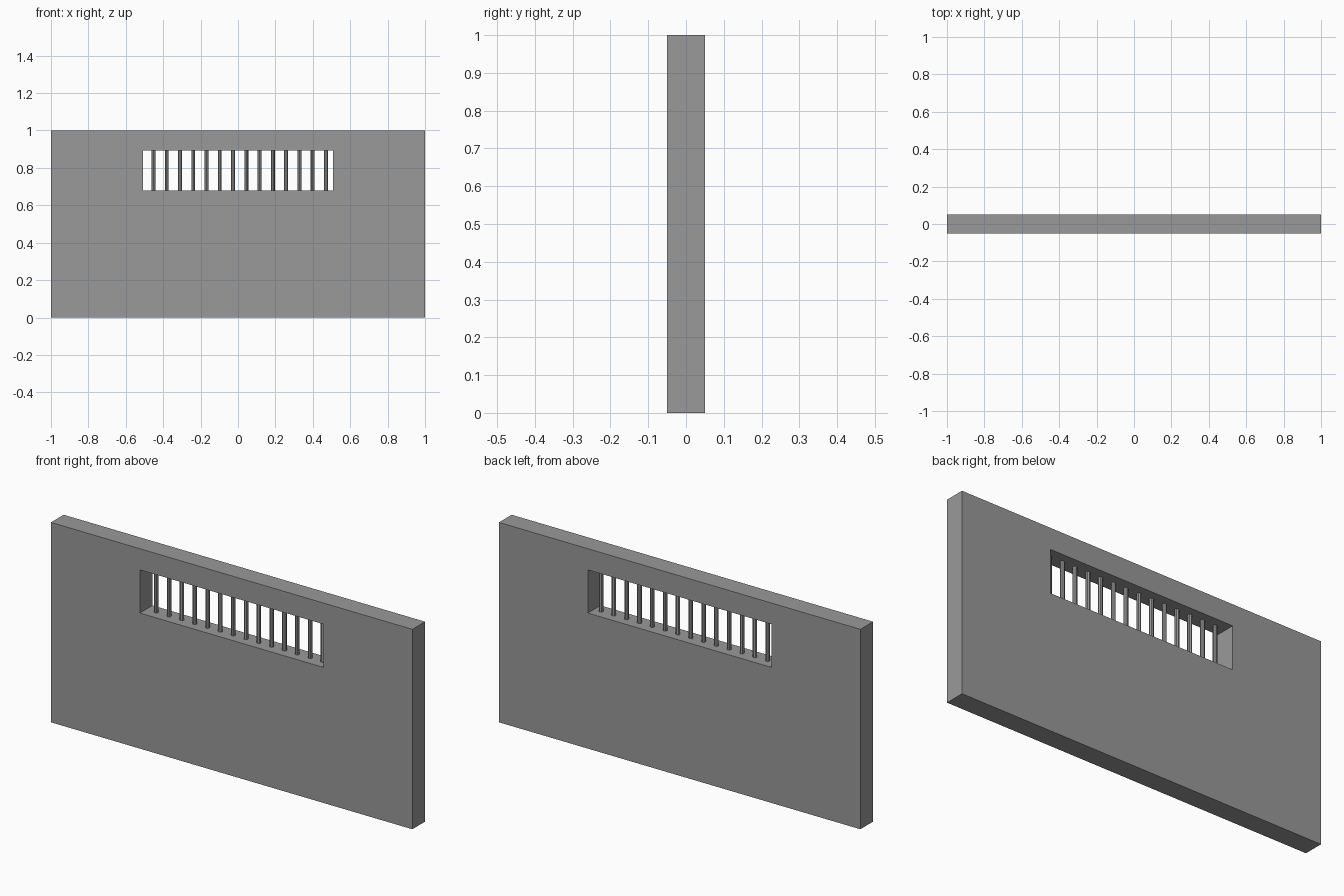
import bpy, bmesh

if "Cube" in bpy.data.objects:
    bpy.data.objects.remove(bpy.data.objects["Cube"])

grey = bpy.data.materials.new("concrete_grey")
grey.diffuse_color = (0.32, 0.32, 0.32, 1)
grey.use_nodes = True
grey.node_tree.nodes["Principled BSDF"].inputs["Base Color"].default_value = grey.diffuse_color

HALF_DEPTH = 0.05
WIN_X, WIN_Z0, WIN_Z1 = 0.508, 0.678, 0.894


def finish(bm, name):
    bmesh.ops.recalc_face_normals(bm, faces=bm.faces)
    mesh = bpy.data.meshes.new(name)
    bm.to_mesh(mesh)
    bm.free()
    mesh.materials.append(grey)
    obj = bpy.data.objects.new(name, mesh)
    bpy.context.collection.objects.link(obj)
    return obj


def rect(x, z0, z1):
    return [(-x, z0), (x, z0), (x, z1), (-x, z1)]


# Wall: outer and window rectangles joined into a ring, front and back
bm = bmesh.new()
loops = [[bm.verts.new((x, y, z)) for x, z in r]
         for y in (-HALF_DEPTH, HALF_DEPTH)
         for r in (rect(1, 0, 1), rect(WIN_X, WIN_Z0, WIN_Z1))]
outer_f, inner_f, outer_b, inner_b = loops
for a, b in ((outer_f, inner_f), (inner_f, inner_b),
             (inner_b, outer_b), (outer_b, outer_f)):
    for i in range(4):
        j = (i + 1) % 4
        bm.faces.new((a[i], a[j], b[j], b[i]))
finish(bm, "wall")

# Window bars: a row of slim upright rods, ends set slightly into the wall
BARS, FIRST_X, LAST_X = 14, -0.452, 0.470
for i in range(BARS):
    bm = bmesh.new()
    bmesh.ops.create_cone(bm, cap_ends=True, segments=8, radius1=0.0105,
                          radius2=0.0105, depth=WIN_Z1 - WIN_Z0 + 0.01)
    bar = finish(bm, f"window_bar_{i + 1}")
    bar.location = (FIRST_X + (LAST_X - FIRST_X) * i / (BARS - 1), 0,
                    (WIN_Z0 + WIN_Z1) / 2)
